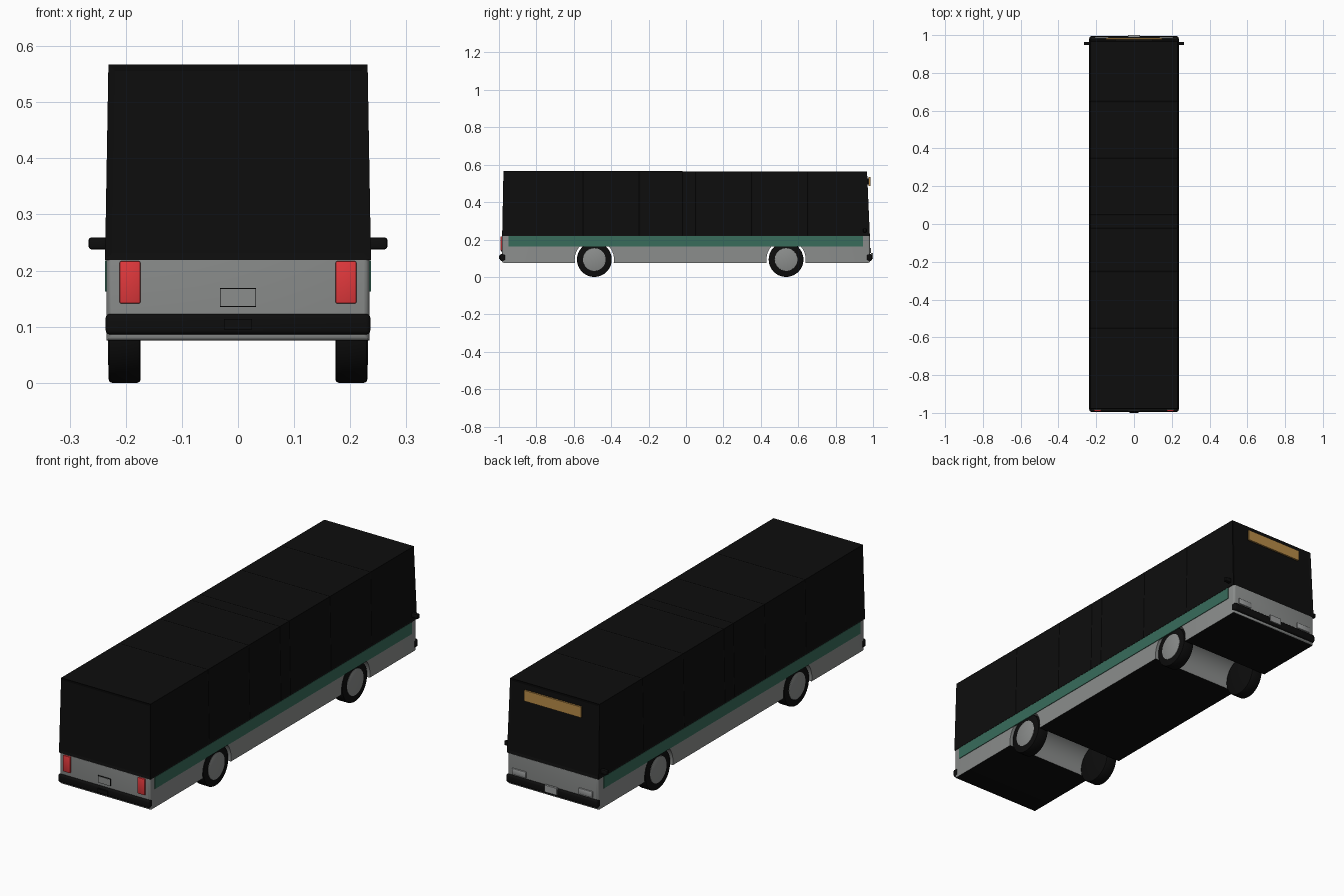
import bpy, bmesh, math
from mathutils import Matrix, Vector

cube = bpy.data.objects.get("Cube")
if cube:
    bpy.data.objects.remove(cube, do_unlink=True)


def material(name, r, g, b):
    m = bpy.data.materials.new(name)
    m.use_nodes = True
    m.diffuse_color = (r, g, b, 1)
    bsdf = m.node_tree.nodes["Principled BSDF"]
    bsdf.inputs["Base Color"].default_value = (r, g, b, 1)
    bsdf.inputs["Roughness"].default_value = 0.6
    return m


GREY = material("silver grey", 0.26, 0.27, 0.265)
BLACK = material("black", 0.004, 0.004, 0.004)
GREEN = material("stripe green", 0.04, 0.15, 0.105)
RED = material("lamp red", 0.75, 0.04, 0.045)
AMBER = material("sign amber", 0.48, 0.26, 0.065)
LENS = material("lens grey", 0.33, 0.34, 0.34)


def finish(name, bm, *mats):
    bmesh.ops.recalc_face_normals(bm, faces=bm.faces)
    mesh = bpy.data.meshes.new(name)
    bm.to_mesh(mesh)
    bm.free()
    for m in mats:
        mesh.materials.append(m)
    ob = bpy.data.objects.new(name, mesh)
    bpy.context.collection.objects.link(ob)
    return ob


def smooth(ob):
    bpy.ops.object.select_all(action="DESELECT")
    ob.select_set(True)
    bpy.context.view_layer.objects.active = ob
    bpy.ops.object.shade_smooth_by_angle(angle=math.radians(35))


def box(name, mat, x, y, z, bevel=0.0, segments=2):
    """Box from (low, high) pairs on each axis."""
    bm = bmesh.new()
    bmesh.ops.create_cube(bm, size=1)
    for v in bm.verts:
        v.co = [(lo + hi) / 2 + c * (hi - lo)
                for c, (lo, hi) in zip(v.co, (x, y, z))]
    if bevel:
        bmesh.ops.bevel(bm, geom=bm.edges[:], offset=bevel, segments=segments,
                        profile=0.5, affect="EDGES")
    ob = finish(name, bm, mat)
    if bevel:
        smooth(ob)
    return ob


def sides(name, mat, x, y, z, bevel=0.0):
    """Matching boxes on the left and the right."""
    box("left_" + name, mat, x, y, z, bevel)
    box("right_" + name, mat, (-x[1], -x[0]), y, z, bevel)


HALF, END = 0.234, 0.984
FLOOR, WAIST = 0.075, 0.219
AXLES, AXLE_Z, TYRE_R, ARCH_R = (-0.49, 0.535), 0.093, 0.093, 0.105

# Lower body: side profile with wheel arches, extruded across the width
profile = [(-END, WAIST), (-END, FLOOR)]
start = math.pi + math.asin((AXLE_Z - FLOOR) / ARCH_R)
sweep = 2 * start - math.pi
for ay in AXLES:
    for i in range(25):
        a = start - sweep * i / 24
        profile.append((ay + ARCH_R * math.cos(a), AXLE_Z + ARCH_R * math.sin(a)))
profile += [(END, FLOOR), (END, WAIST)]
bm = bmesh.new()
face = bm.faces.new([bm.verts.new((-HALF, y, z)) for y, z in profile])
ext = bmesh.ops.extrude_face_region(bm, geom=[face])
for v in ext["geom"]:
    if isinstance(v, bmesh.types.BMVert):
        v.co.x = HALF
corners = [e for e in bm.edges
           if all(abs(v.co.y) > 0.97 for v in e.verts)
           and any(v.co.z < 0.1 for v in e.verts)]
bmesh.ops.bevel(bm, geom=corners, offset=0.01, segments=3, profile=0.5, affect="EDGES")
bmesh.ops.recalc_face_normals(bm, faces=bm.faces)
for f in bm.faces:
    if f.normal.z < -0.95 and f.calc_center_median().z < FLOOR + 0.005:
        f.material_index = 1
smooth(finish("lower_body", bm, GREY, BLACK))

# Upper body: tapered glasshouse, split into recessed panels
bm = bmesh.new()
bmesh.ops.create_cube(bm, size=2)
for v in bm.verts:
    x, y, top = v.co.x, v.co.y, v.co.z > 0
    v.co = ((0.231 if top else 0.237) * x,
            y * ((0.968 if y > 0 else 0.976) if top else 0.983),
            (0.563 if y > 0 else 0.567) if top else WAIST)
for seam in (-0.55, -0.25, -0.02, 0.05, 0.35, 0.65):
    bmesh.ops.bisect_plane(bm, geom=bm.verts[:] + bm.edges[:] + bm.faces[:],
                           plane_co=(0, seam, 0), plane_no=(0, 1, 0))
bm.normal_update()
panels = [f for f in bm.faces if f.normal.z > -0.5 and abs(f.normal.y) < 0.5]
ends = [f for f in bm.faces if abs(f.normal.y) > 0.5]
bmesh.ops.inset_individual(bm, faces=panels, thickness=0.008, depth=-0.002)
bmesh.ops.inset_individual(bm, faces=ends, thickness=0.016, depth=-0.003)
finish("upper_body", bm, BLACK)

# Side stripes
sides("stripe", GREEN, (HALF - 0.002, HALF + 0.003), (-0.95, 0.945), (0.163, WAIST - 0.001))

# Bumpers and number plates
for name, s in (("rear", -1), ("front", 1)):
    box(name + "_bumper", BLACK, (-0.236, 0.236), sorted((s * 0.965, s * 0.994)),
        (0.086, 0.123), 0.008, 3)
box("rear_plate", GREY, (-0.031, 0.031), (-0.99, -0.98), (0.137, 0.167))
box("rear_plate_mount", BLACK, (-0.0325, 0.0325), (-0.988, -0.98), (0.1355, 0.1685))
box("front_plate", LENS, (-0.031, 0.031), (0.99, 1.0), (0.097, 0.129))
box("tow_cover", BLACK, (-0.025, 0.025), (-1.0, -0.99), (0.095, 0.114))

# Lamps, mirrors and destination sign
sides("tail_lamp", RED, (0.174, 0.211), (-0.992, -0.975), (0.141, 0.217), 0.003)
sides("headlamp", LENS, (0.135, 0.208), (0.975, 0.99), (0.128, 0.156), 0.003)
sides("mirror", BLACK, (0.225, 0.266), (0.947, 0.964), (0.238, 0.259), 0.004)
box("destination_sign", AMBER, (-0.147, 0.147), (0.977, 0.986), (0.485, 0.535))
box("sign_mount", BLACK, (-0.1, 0.1), (0.96, 0.978), (0.495, 0.525))


# Wheels
def disc(name, mat, radius, x, width, y, bevel):
    bm = bmesh.new()
    bmesh.ops.create_cone(bm, cap_ends=True, segments=40, radius1=radius,
                          radius2=radius, depth=width)
    rims = [e for e in bm.edges if abs(e.verts[0].co.z - e.verts[1].co.z) < 1e-5]
    bmesh.ops.bevel(bm, geom=rims, offset=bevel, segments=2, profile=0.5, affect="EDGES")
    place = Matrix.Translation(Vector((x, y, AXLE_Z))) @ Matrix.Rotation(math.pi / 2, 4, "Y")
    bmesh.ops.transform(bm, matrix=place, verts=bm.verts)
    smooth(finish(name, bm, mat))


for end, ay in zip(("rear", "front"), AXLES):
    for side, s in (("right", -1), ("left", 1)):
        disc(f"{end}_{side}_tyre", BLACK, TYRE_R, s * 0.202, 0.057, ay, 0.006)
        disc(f"{end}_{side}_hub", GREY, 0.061, s * 0.222, 0.02, ay, 0.001)
